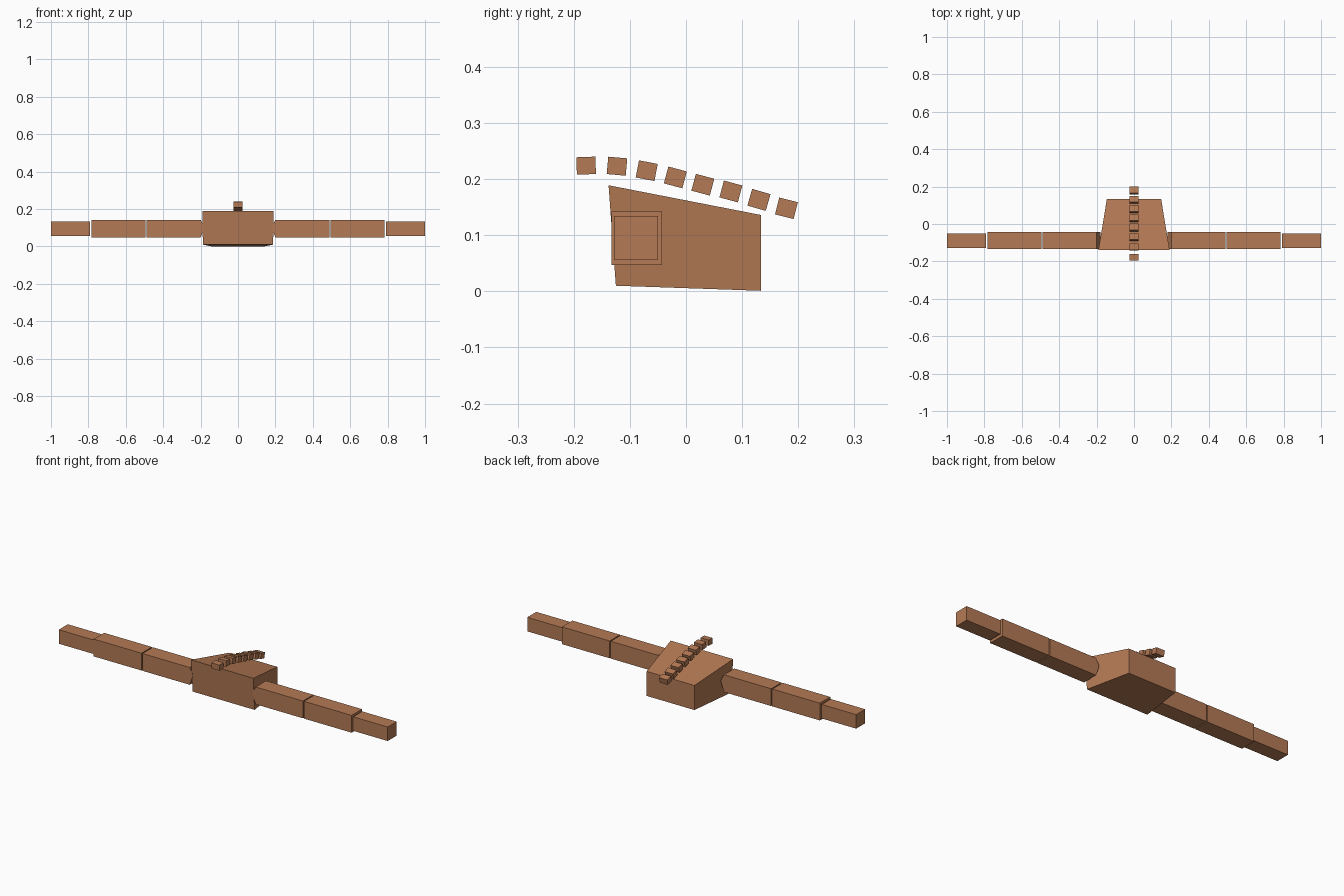
import bpy
import bmesh
import math
from mathutils import Matrix, Vector

cube = bpy.data.objects.get("Cube")
if cube:
    bpy.data.objects.remove(cube, do_unlink=True)

clay = bpy.data.materials.new("clay_brown")
clay.use_nodes = True
colour = (0.46, 0.195, 0.09, 1.0)
clay.diffuse_color = colour
clay.node_tree.nodes["Principled BSDF"].inputs["Base Color"].default_value = colour


def finish(name, bm):
    bmesh.ops.recalc_face_normals(bm, faces=bm.faces)
    mesh = bpy.data.meshes.new(name)
    bm.to_mesh(mesh)
    bm.free()
    mesh.materials.append(clay)
    obj = bpy.data.objects.new(name, mesh)
    bpy.context.collection.objects.link(obj)
    return obj


def loft(name, ring_a, ring_b):
    """Closed solid between two matching outlines."""
    bm = bmesh.new()
    a = [bm.verts.new(p) for p in ring_a]
    b = [bm.verts.new(p) for p in ring_b]
    n = len(a)
    bm.faces.new(a)
    bm.faces.new(b[::-1])
    for i in range(n):
        j = (i + 1) % n
        bm.faces.new((a[i], b[i], b[j], a[j]))
    return finish(name, bm)


def box(name, centre, size, tilt=0.0):
    bm = bmesh.new()
    matrix = (Matrix.Translation(Vector(centre))
              @ Matrix.Rotation(math.radians(tilt), 4, 'X')
              @ Matrix.Diagonal((*size, 1.0)))
    bmesh.ops.create_cube(bm, size=1.0, matrix=matrix)
    return finish(name, bm)


# Wedge body: side outline as (half width, y, z), narrowing to the back
side = [(0.19, -0.138, 0.189), (0.188, -0.125, 0.010),
        (0.145, 0.134, 0.001), (0.145, 0.134, 0.136)]
loft("body", [(-w, y, z) for w, y, z in side], [(w, y, z) for w, y, z in side])

# Segmented arms, the inner end pointed at the shoulder
Y0, Y1, Z0, Z1 = -0.133, -0.043, 0.047, 0.142
for s, label in ((1, "left"), (-1, "right")):
    outline = [(0.2, Z0), (0.488, Z0), (0.488, Z1), (0.2, Z1), (0.18, 0.105)]
    loft(label + "_upper_arm",
         [(s * x, Y0, z) for x, z in outline],
         [(s * x, Y1, z) for x, z in outline])
    box(label + "_forearm", (s * 0.639, (Y0 + Y1) / 2, (Z0 + Z1) / 2),
        (0.290, Y1 - Y0, Z1 - Z0))
    box(label + "_hand", (s * 0.895, -0.089, 0.0955), (0.21, 0.078, 0.077))

# Row of small blocks along the back: y, z, tilt
spine = [(-0.178, 0.224, 2), (-0.123, 0.223, -5), (-0.070, 0.215, -11),
         (-0.019, 0.203, -15), (0.030, 0.190, -15), (0.080, 0.178, -15),
         (0.130, 0.163, -16), (0.179, 0.148, -14)]
for i, (y, z, tilt) in enumerate(spine, 1):
    box("spine_block_%d" % i, (0, y, z), (0.05, 0.034, 0.031), tilt)
